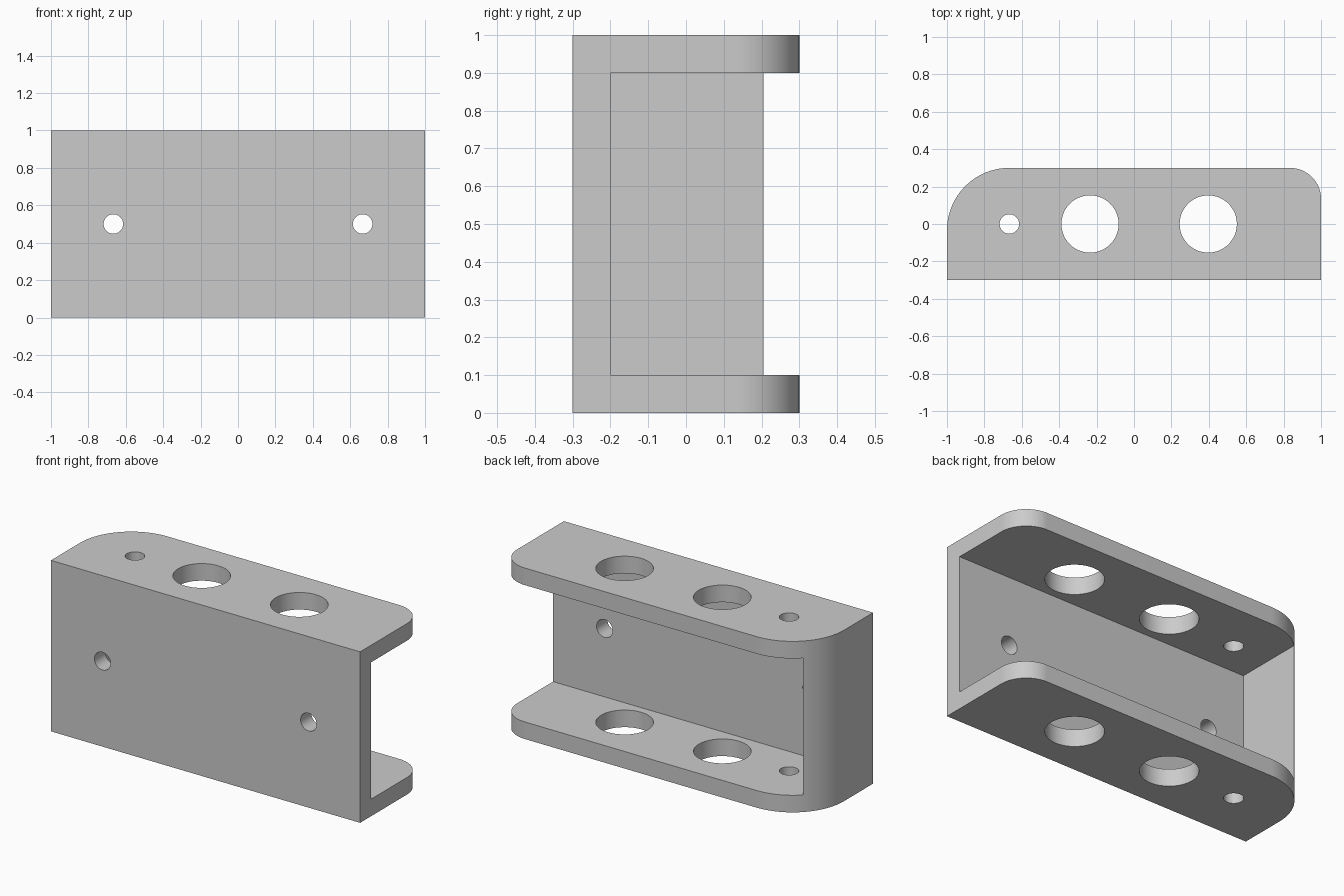
import bpy
import bmesh
from math import cos, sin, pi, radians
from mathutils import Matrix

default = bpy.data.objects.get("Cube")
if default:
    bpy.data.objects.remove(default, do_unlink=True)

LENGTH, DEPTH, HEIGHT, WALL = 2.0, 0.6, 1.0, 0.1
X, Y = LENGTH / 2, DEPTH / 2
SMALL_R, LARGE_R = 0.052, 0.153

grey = bpy.data.materials.new("plain grey")
grey.use_nodes = True
grey.diffuse_color = (0.6, 0.6, 0.6, 1)
grey.node_tree.nodes["Principled BSDF"].inputs["Base Color"].default_value = (0.6, 0.6, 0.6, 1)


def make_object(name, bm):
    bmesh.ops.recalc_face_normals(bm, faces=bm.faces)
    mesh = bpy.data.meshes.new(name)
    bm.to_mesh(mesh)
    bm.free()
    mesh.materials.append(grey)
    obj = bpy.data.objects.new(name, mesh)
    bpy.context.collection.objects.link(obj)
    return obj


def arc(cx, cy, r, start, end, steps=24):
    angles = [radians(start + (end - start) * i / steps) for i in range(steps + 1)]
    return [(cx + r * cos(a), cy + r * sin(a)) for a in angles]


def box(name, low, high):
    bm = bmesh.new()
    size = [b - a for a, b in zip(low, high)]
    centre = [(a + b) / 2 for a, b in zip(low, high)]
    bmesh.ops.create_cube(bm, size=1, matrix=Matrix.Translation(centre) @ Matrix.Diagonal((*size, 1)))
    return make_object(name, bm)


def drill(name, location, radius, depth, turn=0):
    bm = bmesh.new()
    bmesh.ops.create_cone(bm, cap_ends=True, segments=48, radius1=radius, radius2=radius, depth=depth,
                          matrix=Matrix.Translation(location) @ Matrix.Rotation(turn, 4, "X"))
    return make_object(name, bm)


# Solid body: footprint with one large and one small rounded back corner
big, small = 1 / 3, 1 / 6
outline = [(-X, -Y), (X, -Y)]
outline += arc(X - small, Y - small, small, 0, 90)
outline += arc(-X + big, Y - big, big, 90, 180)
bm = bmesh.new()
base = bm.faces.new([bm.verts.new((x, y, 0)) for x, y in outline])
top = bmesh.ops.extrude_face_region(bm, geom=[base])["geom"]
bmesh.ops.translate(bm, vec=(0, 0, HEIGHT), verts=[v for v in top if isinstance(v, bmesh.types.BMVert)])
bracket = make_object("bracket", bm)

# Hollow open to the back and the left, then plate holes and mounting holes
cutters = [box("hollow_cutter", (-X + WALL, -Y + WALL, WALL), (X + 1, Y + 1, HEIGHT - WALL))]
for x, r in ((-X + big, SMALL_R), (-0.235, LARGE_R), (0.397, LARGE_R)):
    cutters.append(drill("plate_hole_cutter", (x, 0, HEIGHT / 2), r, HEIGHT + 1))
for x in (-X + big, X - big):
    cutters.append(drill("mounting_hole_cutter", (x, -Y, HEIGHT / 2), SMALL_R, WALL * 3, pi / 2))

bpy.ops.object.select_all(action="DESELECT")
bpy.context.view_layer.objects.active = bracket
bracket.select_set(True)
for cutter in cutters:
    cut = bracket.modifiers.new(cutter.name, "BOOLEAN")
    cut.operation = "DIFFERENCE"
    cut.solver = "EXACT"
    cut.object = cutter
    bpy.ops.object.modifier_apply(modifier=cut.name)
    bpy.data.objects.remove(cutter, do_unlink=True)

bpy.ops.object.shade_smooth_by_angle(angle=radians(30))
